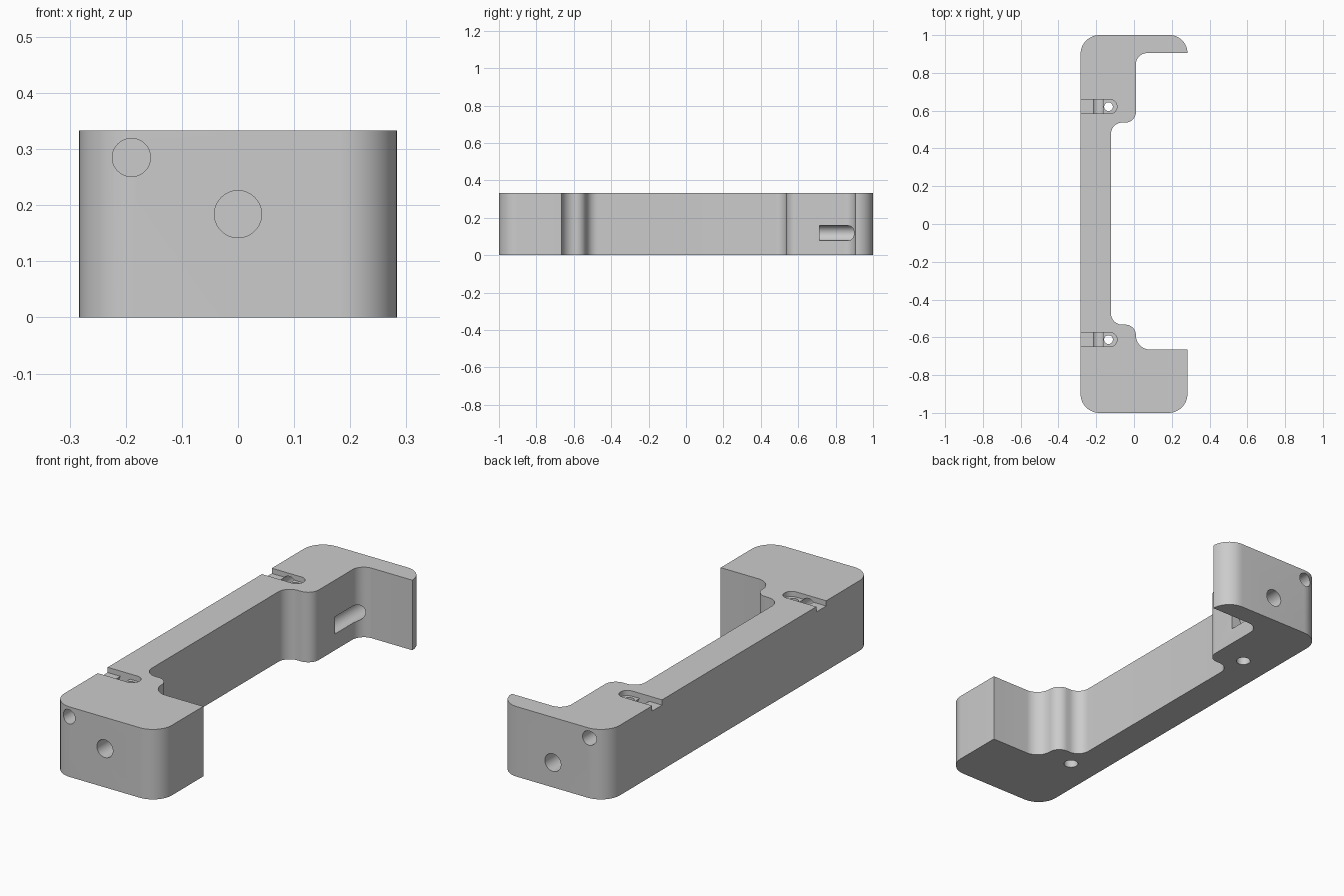
import bpy, bmesh, math
from mathutils import Vector

if "Cube" in bpy.data.objects:
    bpy.data.objects.remove(bpy.data.objects["Cube"], do_unlink=True)

HEIGHT = 0.333
SLOT_FLOOR = 0.308

grey = bpy.data.materials.new("plain grey")
grey.use_nodes = True
grey.diffuse_color = (0.6, 0.6, 0.6, 1)
grey.node_tree.nodes["Principled BSDF"].inputs["Base Color"].default_value = (0.6, 0.6, 0.6, 1)


def rounded_outline(corners, steps=12):
    """Turn (x, y, radius) corners of a right-angled outline into points."""
    points = []
    for i, (x, y, r) in enumerate(corners):
        p = Vector((x, y))
        if r == 0:
            points.append(p)
            continue
        to_prev = (Vector(corners[i - 1][:2]) - p).normalized() * r
        to_next = (Vector(corners[(i + 1) % len(corners)][:2]) - p).normalized() * r
        centre = p + to_prev + to_next
        for k in range(steps + 1):
            a = math.pi / 2 * k / steps
            points.append(centre - to_next * math.cos(a) - to_prev * math.sin(a))
    return points


def prism(name, corners, z0, z1):
    bm = bmesh.new()
    base = bm.faces.new([bm.verts.new((p.x, p.y, z0)) for p in rounded_outline(corners)])
    top = bmesh.ops.extrude_face_region(bm, geom=[base])["geom"]
    bmesh.ops.translate(bm, vec=(0, 0, z1 - z0),
                        verts=[v for v in top if isinstance(v, bmesh.types.BMVert)])
    bmesh.ops.recalc_face_normals(bm, faces=bm.faces)
    mesh = bpy.data.meshes.new(name)
    bm.to_mesh(mesh)
    bm.free()
    obj = bpy.data.objects.new(name, mesh)
    bpy.context.collection.objects.link(obj)
    mesh.materials.append(grey)
    return obj


def rod(name, start, end, radius):
    a, b = Vector(start), Vector(end)
    bpy.ops.mesh.primitive_cylinder_add(vertices=48, radius=radius, depth=(b - a).length,
                                        location=(a + b) / 2)
    obj = bpy.context.object
    obj.name = name
    obj.rotation_euler = (b - a).to_track_quat("Z", "Y").to_euler()
    obj.data.materials.append(grey)
    return obj


# Bracket body: a long bar with a hooked block at each end
body = prism("bracket_body", [
    (-0.283, -1, 0.1), (0.283, -1, 0.1), (0.283, -0.665, 0),
    (0.01, -0.665, 0.075), (0.01, -0.533, 0.055), (-0.122, -0.533, 0.06),
    (-0.122, 0.537, 0.06), (0.01, 0.537, 0.055), (0.01, 0.905, 0.06),
    (0.283, 0.905, 0), (0.283, 1, 0.094), (-0.283, 1, 0.1)], 0, HEIGHT)

# Cutters for each end: top slot, screw hole, corner channel, pin hole
cutters = []
for end, side, slot_y, pin_z in (("front", -1, -0.612, 0.184), ("back", 1, 0.621, 0.118)):
    lo, hi = slot_y - 0.037, slot_y + 0.037
    cutters += [
        prism(end + "_slot_cutter", [(-0.4, lo, 0), (-0.09, lo, 0.0365),
                                     (-0.09, hi, 0.0365), (-0.4, hi, 0)], SLOT_FLOOR, 0.4),
        rod(end + "_screw_hole_cutter", (-0.135, slot_y, -0.1), (-0.135, slot_y, 0.36), 0.023),
        rod(end + "_counterbore_cutter", (-0.135, slot_y, -0.1), (-0.135, slot_y, 0.15), 0.032),
        rod(end + "_channel_cutter", (-0.19, side * 1.1, 0.285),
            (-0.19, slot_y - side * 0.037, 0.285), 0.034),
        rod(end + "_pin_hole_cutter", (0, side * 1.1, pin_z), (0, side * 0.713, pin_z), 0.042),
    ]

bpy.context.view_layer.objects.active = body
for cutter in cutters:
    cut = body.modifiers.new(cutter.name, "BOOLEAN")
    cut.operation = "DIFFERENCE"
    cut.solver = "EXACT"
    cut.object = cutter
    bpy.ops.object.select_all(action="DESELECT")
    body.select_set(True)
    bpy.context.view_layer.objects.active = body
    bpy.ops.object.modifier_apply(modifier=cut.name)
for cutter in cutters:
    bpy.data.objects.remove(cutter, do_unlink=True)

# Smooth fillets and bores, keeping the hard edges
body.select_set(True)
bpy.context.view_layer.objects.active = body
bpy.ops.object.shade_smooth_by_angle(angle=math.radians(30))
